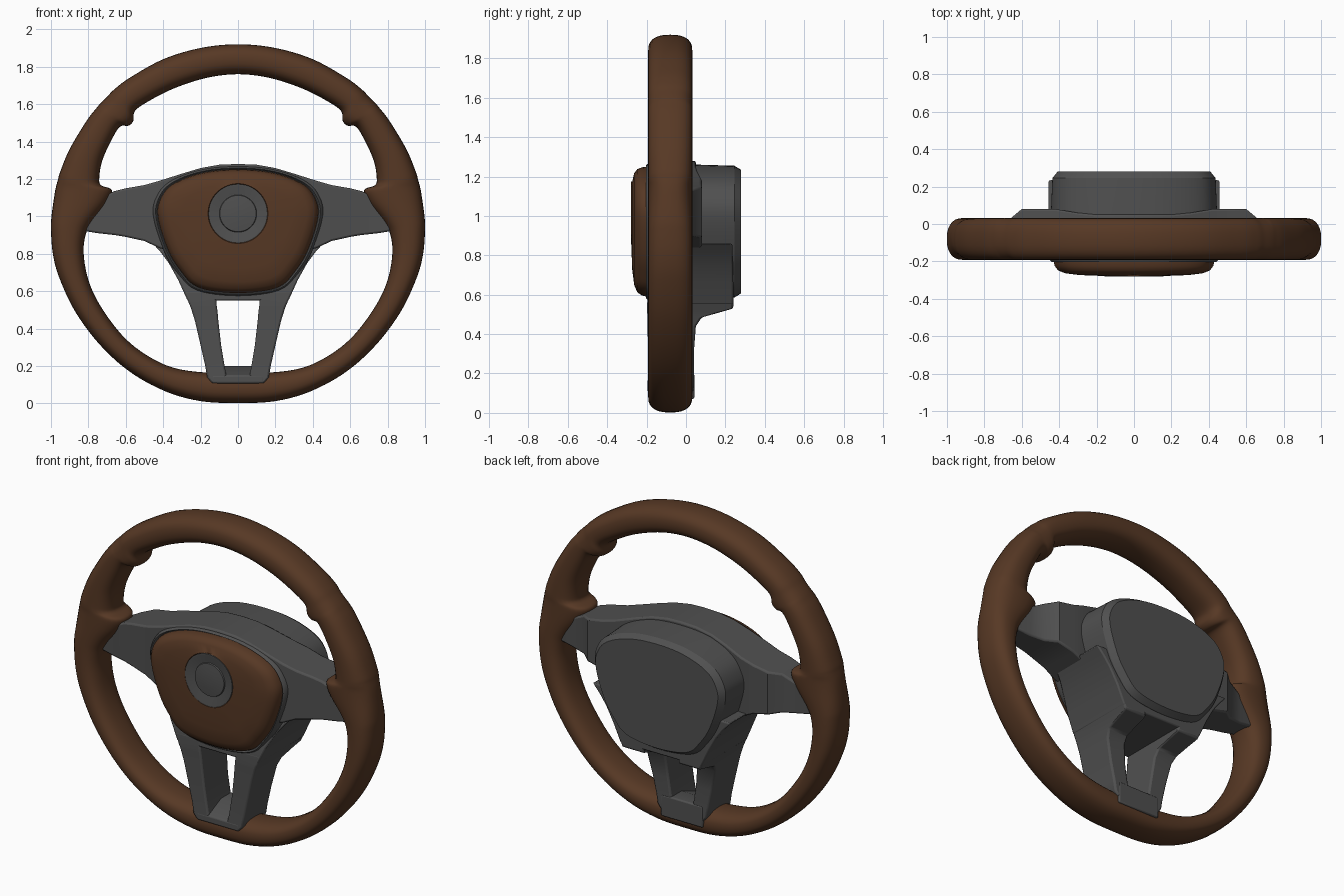
import bpy, bmesh, math
from mathutils import Vector

if "Cube" in bpy.data.objects:
    bpy.data.objects.remove(bpy.data.objects["Cube"])


def material(name, rgb):
    m = bpy.data.materials.new(name)
    m.diffuse_color = (*rgb, 1)
    m.use_nodes = True
    m.node_tree.nodes["Principled BSDF"].inputs["Base Color"].default_value = m.diffuse_color
    return m


BROWN = material("brown_leather", (0.095, 0.04, 0.018))
GREY = material("dark_grey_plastic", (0.08, 0.08, 0.08))


def loft(name, rings, mat, closed=False, caps=(True, True), bevel=0, mirror=False, angle=35):
    """Skin a list of equal-length point rings into one object."""
    bm = bmesh.new()
    vs = [[bm.verts.new(p) for p in r] for r in rings]
    n = len(rings[0])
    for k in range(len(vs) if closed else len(vs) - 1):
        a, b = vs[k], vs[(k + 1) % len(vs)]
        for i in range(n):
            j = (i + 1) % n
            bm.faces.new((a[i], a[j], b[j], b[i]))
    if not closed:
        if caps[0]:
            bm.faces.new(vs[0])
        if caps[1]:
            bm.faces.new(vs[-1])
    bmesh.ops.recalc_face_normals(bm, faces=bm.faces)
    me = bpy.data.meshes.new(name)
    bm.to_mesh(me)
    bm.free()
    me.materials.append(mat)
    ob = bpy.data.objects.new(name, me)
    bpy.context.collection.objects.link(ob)
    bpy.ops.object.select_all(action='DESELECT')
    ob.select_set(True)
    bpy.context.view_layer.objects.active = ob
    bpy.ops.object.shade_smooth_by_angle(angle=math.radians(angle))
    if mirror:
        ob.modifiers.new("mirror", 'MIRROR')
    if bevel:
        b = ob.modifiers.new("bevel", 'BEVEL')
        b.width, b.segments, b.limit_method = bevel, 2, 'ANGLE'
        b.angle_limit = math.radians(40)
    return ob


def smooth_closed(pts, sub):
    """Closed Catmull-Rom curve through points of any dimension."""
    out, n = [], len(pts)
    for i in range(n):
        a, b, c, d = (Vector(pts[(i + k) % n]) for k in (-1, 0, 1, 2))
        for s in range(sub):
            t = s / sub
            out.append(0.5 * (2 * b + (c - a) * t + (2 * a - 5 * b + 4 * c - d) * t * t
                              + (3 * b - a - 3 * c + d) * t ** 3))
    return out


# Rim: outer x, z and inner x, z from top to bottom, with thumb bump and spoke lug
half = [(0, 1.92, 0, 1.76), (.2, 1.90, .17, 1.74), (.4, 1.84, .34, 1.685),
        (.58, 1.74, .47, 1.62), (.66, 1.68, .55, 1.565), (.70, 1.64, .56, 1.51),
        (.735, 1.605, .585, 1.485), (.76, 1.575, .63, 1.48), (.81, 1.51, .67, 1.42),
        (.90, 1.36, .725, 1.30), (.95, 1.24, .742, 1.20), (.963, 1.195, .73, 1.165),
        (.975, 1.15, .675, 1.14), (.985, 1.09, .70, 1.07), (.997, 1.0, .78, .97),
        (1, .93, .815, .9), (.99, .8, .825, .8), (.955, .67, .80, .66),
        (.87, .49, .735, .52), (.74, .315, .62, .365), (.58, .17, .50, .265),
        (.39, .065, .36, .195), (.2, .012, .2, .167), (0, .002, 0, .162)]
full = half + [(-a, b, -c, d) for a, b, c, d in half[-2:0:-1]]
rings = []
for ox, oz, ix, iz in smooth_closed(full, 5):
    ring = []
    for k in range(28):
        t = 2 * math.pi * k / 28
        u, v = (math.copysign(abs(f) ** (2 / 2.5), f) for f in (math.cos(t), math.sin(t)))
        w = (1 + u) / 2
        ring.append((ix + (ox - ix) * w, -.08 + .112 * v, iz + (oz - iz) * w))
    rings.append(ring)
loft("rim", rings, BROWN, closed=True, angle=60)

# Rounded shield outline shared by the pad, its surround and the rear housing
hp = [(0, 1.25), (.15, 1.24), (.28, 1.205), (.37, 1.155), (.415, 1.09), (.43, 1.02),
      (.41, .92), (.36, .79), (.30, .70), (.24, .635), (.15, .603), (0, .59)]
shield = smooth_closed(hp + [(-x, z) for x, z in hp[-2:0:-1]], 4)
CZ = 1.015


def shield_ring(y, s, cz=.93):
    return [(x * s, y, cz + (z - cz) * s) for x, z in shield]


def circle_on_shield(y, r):
    out = []
    for x, z in shield:
        d = Vector((x, z - CZ)).normalized() * r
        out.append((d.x, y, CZ + d.y))
    return out


# Domed centre pad with a round opening
pad = [shield_ring(y, s, CZ) for y, s in ((-.13, 1), (-.2, 1), (-.225, .985), (-.248, .945),
                                          (-.263, .86), (-.273, .68))]
pad += [circle_on_shield(-.278, .16), circle_on_shield(-.262, .15)]
loft("centre_pad", pad, BROWN, angle=45)

# Round badge: dished ring and plain disc
loft("badge", [[(r * math.cos(i * math.pi / 24), y, CZ + r * math.sin(i * math.pi / 24))
                for i in range(48)]
               for r, y in ((.157, -.26), (.157, -.28), (.148, -.28), (.106, -.266),
                            (.1, -.266), (.097, -.273), (.05, -.278), (.015, -.279))],
     GREY, angle=30)

# Surround of the pad and rear housing
loft("pad_surround", [shield_ring(y, s) for y, s in ((0, 1.06), (-.17, 1.06), (-.195, 1.045),
                                                     (-.203, 1.025), (-.19, 1.005))], GREY)
loft("rear_housing", [shield_ring(y, s) for y, s in ((-.1, 1.04), (.03, 1.035), (.245, 1.015),
                                                     (.28, .95))], GREY, angle=25)

# Side spokes: x, top, bottom, front, back
sp = [(0, 1.28, .8, -.185, .05), (.1, 1.276, .8, -.185, .05), (.2, 1.258, .8, -.185, .05),
      (.3, 1.228, .8, -.183, .06), (.42, 1.19, .83, -.178, .08), (.5, 1.167, .868, -.168, .08),
      (.6, 1.15, .89, -.155, .08), (.66, 1.135, .9, -.145, .03), (.75, 1.09, .91, -.135, .01),
      (.87, 1.06, .93, -.125, 0)]
sp = [(-x, *r) for x, *r in sp[:0:-1]] + sp
loft("side_spokes", [[(x, f, t), (x, b, t), (x, b, d), (x, f, d)] for x, t, d, f, b in sp],
     GREY, bevel=.01)


def box_rings(rows):
    """z, inner x, outer x, front y, back y"""
    return [[(a, f, z), (b, f, z), (b, k, z), (a, k, z)] for z, a, b, f, k in rows]


# Lower housing behind and under the pad
loft("lower_housing", box_rings([(z, -x, x, f, b) for z, x, f, b in (
    (.86, .46, -.12, .235), (.81, .415, -.14, .236), (.75, .37, -.165, .238),
    (.66, .32, -.19, .24), (.55, .27, -.197, .24))]), GREY, bevel=.008)

# Two lower legs
loft("lower_leg", box_rings([
    (.60, .118, .29, -.195, .24), (.53, .115, .26, -.198, .24), (.51, .112, .252, -.197, .17),
    (.485, .109, .244, -.196, .08), (.44, .105, .23, -.195, .05), (.31, .09, .2, -.193, .04),
    (.2, .072, .175, -.193, .04), (.14, .06, .165, -.195, .04), (.108, .05, .14, -.195, .04)]),
    GREY, bevel=.01, mirror=True)

# Foot joining the legs on the rim
loft("leg_foot", [[(x, -.196, .15), (x, -.196, .108), (x, .042, .07), (x, .042, .2), (x, -.06, .2)]
                  for x in (-.14, .14)], GREY, bevel=.008)
